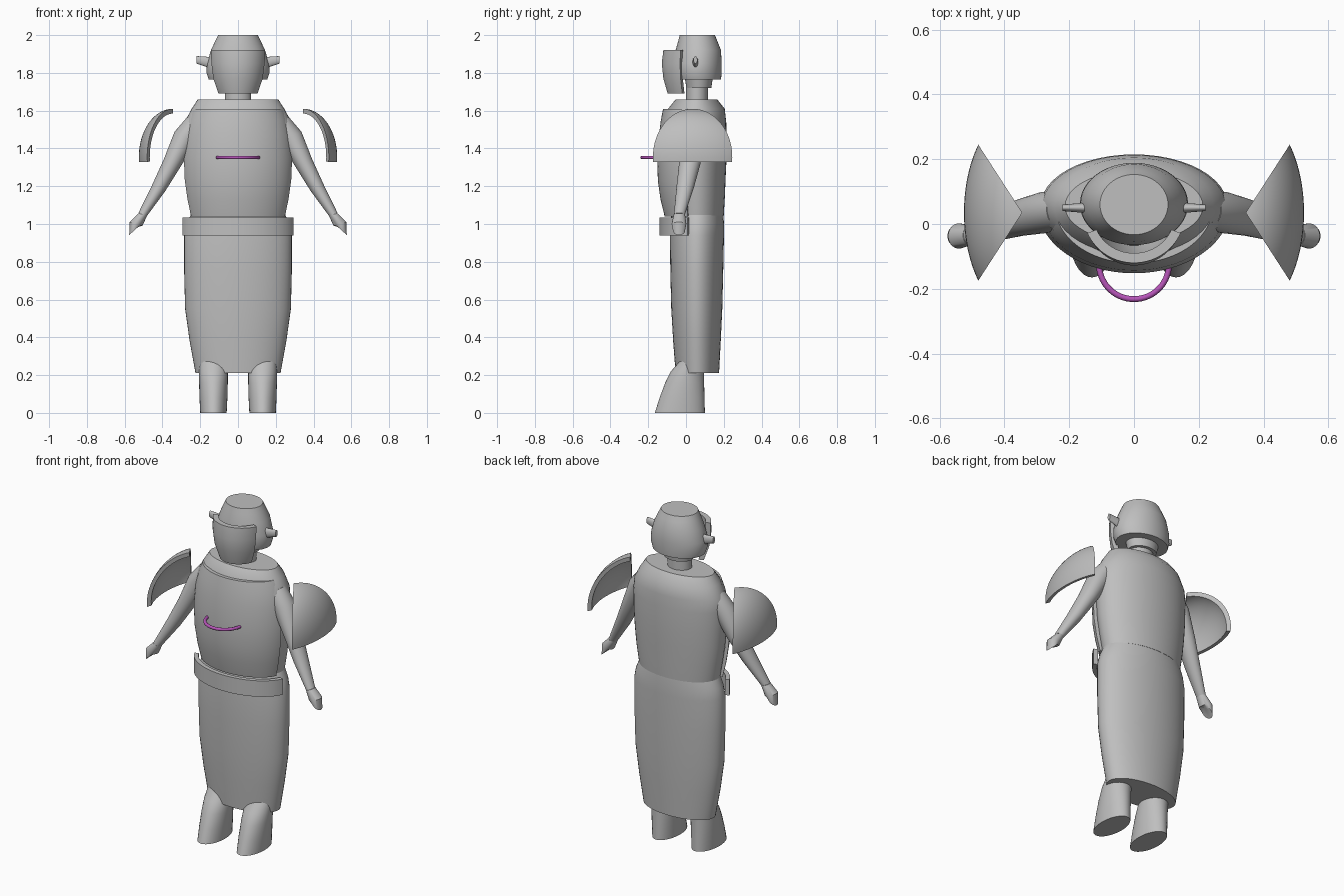
import bpy, bmesh
from math import sin, cos, pi, radians
from mathutils import Vector

cube = bpy.data.objects.get("Cube")
if cube:
    bpy.data.objects.remove(cube, do_unlink=True)


def material(name, rgb):
    m = bpy.data.materials.new(name)
    m.use_nodes = True
    m.diffuse_color = (*rgb, 1)
    m.node_tree.nodes["Principled BSDF"].inputs["Base Color"].default_value = (*rgb, 1)
    return m


GREY = material("light grey", (0.52, 0.52, 0.52))
PURPLE = material("purple", (0.47, 0.09, 0.48))


def skin(name, rings, mat=GREY, angle=35):
    """Join closed rings of points into a capped, smooth-shaded solid."""
    bm = bmesh.new()
    loops = [[bm.verts.new(p) for p in ring] for ring in rings]
    n = len(loops[0])
    for a, b in zip(loops, loops[1:]):
        for i in range(n):
            j = (i + 1) % n
            bm.faces.new((a[i], a[j], b[j], b[i]))
    bm.faces.new(loops[0])
    bm.faces.new(loops[-1])
    bmesh.ops.remove_doubles(bm, verts=bm.verts, dist=0.0001)
    bmesh.ops.recalc_face_normals(bm, faces=bm.faces)
    me = bpy.data.meshes.new(name)
    bm.to_mesh(me)
    bm.free()
    me.materials.append(mat)
    ob = bpy.data.objects.new(name, me)
    bpy.context.collection.objects.link(ob)
    bpy.ops.object.select_all(action="DESELECT")
    ob.select_set(True)
    bpy.context.view_layer.objects.active = ob
    bpy.ops.object.shade_smooth_by_angle(angle=radians(angle))
    return ob


def oval(c, rx, ry, tilt=0, n=48):
    """Horizontal ellipse; tilt shears it upwards along x."""
    return [Vector(c) + Vector((rx * cos(t), ry * sin(t), tilt * rx * cos(t)))
            for t in (2 * pi * i / n for i in range(n))]


def front_arc(z, cy, rx, ry, thick, trim, n=40):
    """Cross-section of a curved plate wrapping round the front."""
    a = [radians(180 + trim + (180 - 2 * trim) * i / n) for i in range(n + 1)]
    outer = [Vector((rx * cos(t), cy + ry * sin(t), z)) for t in a]
    inner = [Vector(((rx - thick) * cos(t), cy + (ry - thick) * sin(t), z)) for t in a]
    return outer + inner[::-1]


def body(name, profile, angle=35):
    """Profile rows are z, y centre, x radius, y radius."""
    return skin(name, [oval((0, cy, z), rx, ry) for z, cy, rx, ry in profile], angle=angle)


# Torso, skirt, neck and head
body("torso", [(1.045, .06, .25, .14), (1.15, .058, .268, .148), (1.25, .055, .28, .155),
               (1.35, .055, .286, .16), (1.47, .055, .289, .16), (1.54, .055, .283, .158),
               (1.61, .055, .245, .15), (1.66, .055, .213, .11)])
body("skirt", [(.21, .06, .225, .115), (.38, .058, .256, .126), (.55, .057, .28, .135),
               (.75, .057, .285, .14), (.94, .058, .285, .143), (1.0, .06, .272, .141),
               (1.05, .06, .25, .138)])
body("neck", [(1.62, .058, .07, .058), (1.74, .058, .07, .058)])
body("neck_collar", [(1.72, .068, .085, .066), (1.78, .068, .1, .075)])
body("head", [(1.765, .065, .155, .12), (1.80, .062, .167, .127), (1.85, .062, .165, .127),
              (1.92, .065, .143, .12), (1.97, .062, .12, .103), (2.0, .06, .105, .093)], 40)

# Curved front plates
skin("chest_plate", [front_arc(z, .055, rx, ry, .02, 16) for z, rx, ry in
                     [(1.04, .258, .168), (1.13, .278, .19), (1.23, .293, .204),
                      (1.35, .298, .207), (1.47, .287, .198), (1.55, .268, .188),
                      (1.61, .243, .176)]])
skin("belt", [front_arc(z, .06, .303, .2, .025, 15) for z in (.94, 1.035)])
skin("face_plate", [front_arc(z, .03, rx, ry, .03, 23) for z, rx, ry in
                    [(1.69, .112, .127), (1.77, .142, .15), (1.85, .153, .158),
                     (1.92, .156, .15)]])

# Paired parts
for side, s in (("left", 1), ("right", -1)):
    # Ear knob, drawn out sideways from the head
    ears = [[Vector((s * x, .05 + ry * cos(t), z + rz * sin(t)))
             for t in (2 * pi * i / 24 for i in range(24))]
            for x, z, ry, rz in [(.14, 1.855, .016, .031), (.16, 1.857, .015, .028),
                                 (.22, 1.869, .01, .02)]]
    skin(side + "_ear", ears)

    # Arm and hand: x, y, z, x radius, y radius, tilt
    arm = [(.22, .045, 1.54, .05, .06, .5), (.28, .035, 1.46, .056, .064, .5),
           (.35, .02, 1.32, .044, .057, .45), (.42, -.005, 1.19, .035, .046, .45),
           (.505, -.035, 1.05, .022, .029, .4)]
    hand = [(.505, -.035, 1.05, .023, .03, .3), (.54, -.037, 1.0, .034, .039, .3),
            (.55, -.037, .965, .026, .032, -.9)]
    for part, rows in (("arm", arm), ("hand", hand)):
        skin(f"{side}_{part}", [oval((s * x, y, z), s * rx, ry, s * k, 32)
                                for x, y, z, rx, ry, k in rows])

    # Shoulder guard: a wedge of a hollow ellipsoid
    wedge = []
    for i in range(25):
        az = radians(-41 + 82 * i / 24)
        th = [radians(96 * j / 20) for j in range(21)]
        shell = [[Vector((s * (.345 + k * .18 * sin(t) * cos(az)),
                          .035 + k * .32 * sin(t) * sin(az),
                          1.355 + k * .255 * cos(t))) for t in th] for k in (1, .9)]
        wedge.append(shell[0] + shell[1][::-1])
    skin(side + "_shoulder_guard", wedge)

    # Foot and lower leg with a sloping instep
    foot = [(0, -.165, .1, .07), (.08, -.14, .098, .074), (.16, -.11, .096, .076),
            (.22, -.08, .095, .076), (.30, -.01, .095, .072), (.36, .02, .095, .06)]
    skin(side + "_foot", [oval((s * .13, (y0 + y1) / 2, z), rx, (y1 - y0) / 2, 0, 32)
                          for z, y0, y1, rx in foot])

# Purple half ring on the chest
ring = []
for i in range(33):
    a = radians(175 + 190 * i / 32)
    out = Vector((cos(a), sin(a), 0))
    ring.append([Vector((0, -.124, 1.352)) + out * (.108 + .009 * cos(t)) + Vector((0, 0, .009 * sin(t)))
                 for t in (2 * pi * j / 12 for j in range(12))])
skin("chest_ring", ring, PURPLE)
